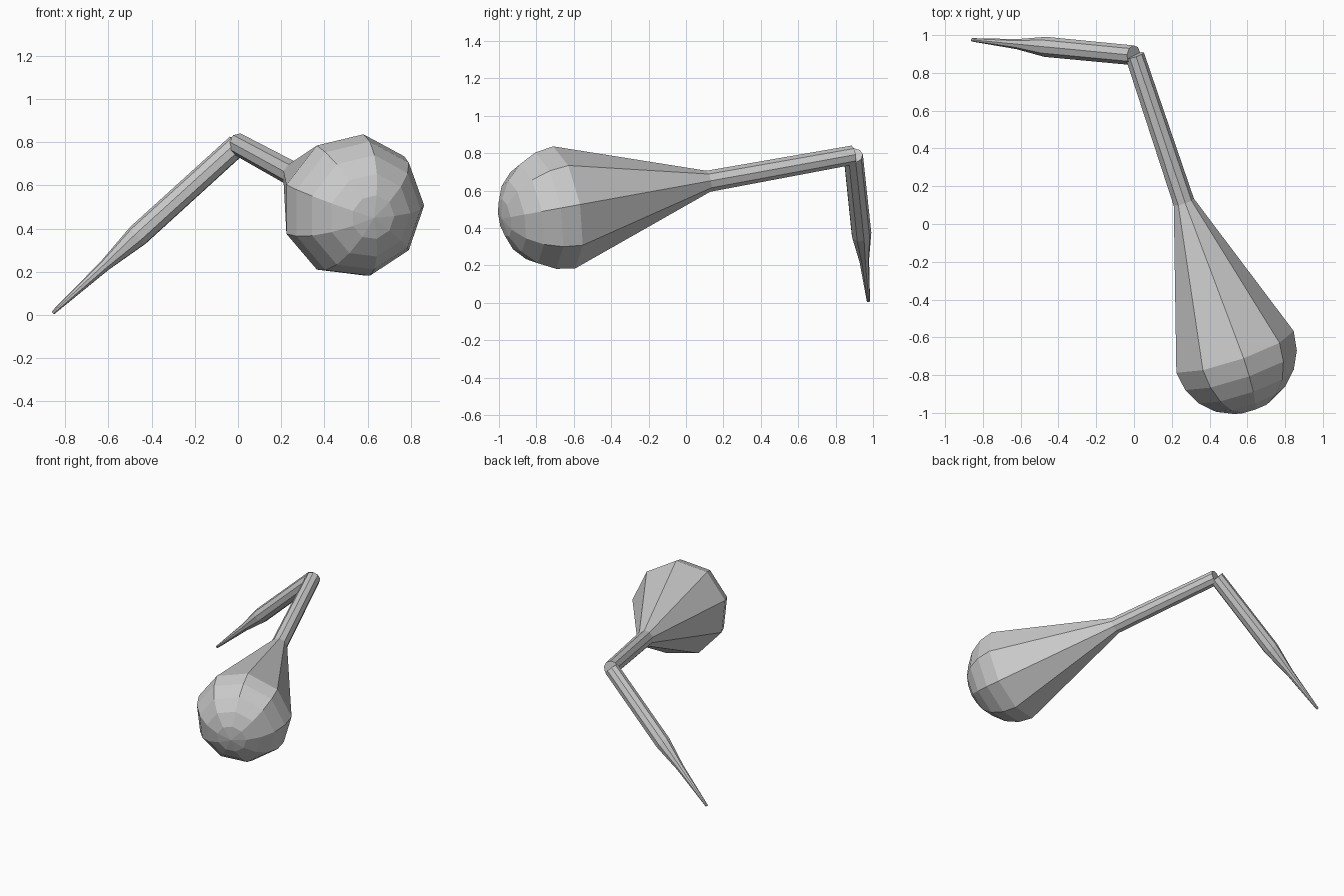
import bpy, bmesh
from math import sin, cos, pi, radians
from mathutils import Vector

if "Cube" in bpy.data.objects:
    bpy.data.objects.remove(bpy.data.objects["Cube"])

SIDES = 9


def lathe(name, start, direction, ref, profile, tip=None):
    """Faceted tube along an axis; profile holds (distance, radius) pairs."""
    start, d = Vector(start), Vector(direction).normalized()
    ref = Vector(ref)
    e1 = (ref - d * ref.dot(d)).normalized()
    e2 = e1.cross(-d)
    bm = bmesh.new()
    rings = []
    for dist, r in profile:
        c = start + d * dist
        rings.append([bm.verts.new(c + r * (e1 * cos(2 * pi * i / SIDES) + e2 * sin(2 * pi * i / SIDES)))
                      for i in range(SIDES)])
    for a, b in zip(rings, rings[1:]):
        for i in range(SIDES):
            j = (i + 1) % SIDES
            bm.faces.new((a[i], a[j], b[j], b[i]))
    bm.faces.new(rings[0])
    if tip is None:
        bm.faces.new(rings[-1])
    else:
        pole = bm.verts.new(start + d * tip)
        for i in range(SIDES):
            bm.faces.new((rings[-1][i], rings[-1][(i + 1) % SIDES], pole))
    bmesh.ops.recalc_face_normals(bm, faces=bm.faces)
    mesh = bpy.data.meshes.new(name)
    bm.to_mesh(mesh)
    bm.free()
    obj = bpy.data.objects.new(name, mesh)
    bpy.context.collection.objects.link(obj)
    return obj


# Neck flaring into a bulb with a domed end
joint = Vector((0.003, 0.892, 0.79))
bulb = Vector((0.525, -0.67, 0.507))
length = (bulb - joint).length
R = 0.337
dome = [(length + R * sin(radians(18 * k)), R * cos(radians(18 * k))) for k in range(5)]
lathe("neck_and_bulb", joint, bulb - joint, (1, 0, 0),
      [(0, 0.052), (0.83, 0.058)] + dome, tip=length + R)

# Tapering spike hanging from the joint
top = Vector((-0.002, 0.893, 0.787))
point = Vector((-0.857, 0.975, 0.01))
span = (point - top).length
lathe("spike", top, point - top, (0, 0, 1),
      [(0, 0.053), (span * 0.54, 0.054), (span * 0.72, 0.027), (span, 0.009)])
